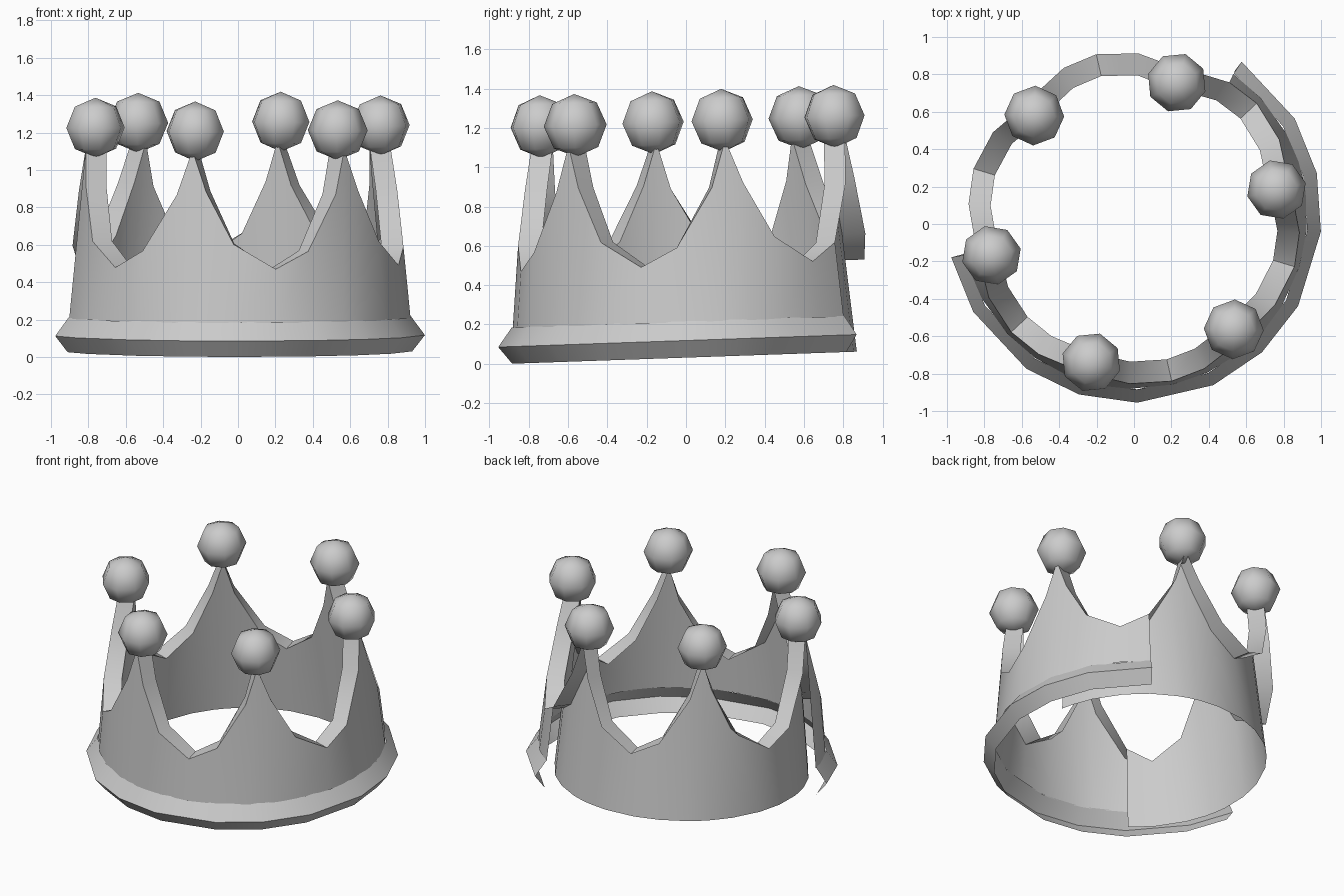
import bpy
from math import radians, cos, sin
from mathutils import Matrix

if "Cube" in bpy.data.objects:
    bpy.data.objects.remove(bpy.data.objects["Cube"])

# Whole crown leans forward slightly
TILT = Matrix.Translation((0, 0.05, 0.033)) @ Matrix.Rotation(radians(2), 4, 'X')
FIRST = -167  # angle of the first peak

# One repeat of the zigzag rim: (degrees after peak, height)
RIM = [(0, 1.10), (5.5, 0.88), (15.5, 0.60), (30, 0.467), (42, 0.56), (54.5, 0.86)]
COLUMNS = [(FIRST + 60 * k + a, z) for k in range(12) for a, z in RIM]


def r_out(z):
    return 0.944 - 0.1 * z


def r_in(z):
    return 0.82 - 0.09 * z


def point(r, a, z):
    return (r * cos(radians(a)), r * sin(radians(a)), z)


def smooth(obj):
    bpy.ops.object.select_all(action='DESELECT')
    obj.select_set(True)
    bpy.context.view_layer.objects.active = obj
    bpy.ops.object.shade_smooth_by_angle(angle=radians(35))


def sheet(name, columns, flip=False):
    """Skin a row of vertical point columns as an open surface."""
    n = len(columns[0])
    verts = [TILT @ Matrix.Translation(p).translation for c in columns for p in c]
    faces = []
    for i in range(len(columns) - 1):
        for j in range(n - 1):
            q = [i * n + j, (i + 1) * n + j, (i + 1) * n + j + 1, i * n + j + 1]
            faces.append(q[::-1] if flip else q)
    mesh = bpy.data.meshes.new(name)
    mesh.from_pydata(verts, [], faces)
    obj = bpy.data.objects.new(name, mesh)
    bpy.context.collection.objects.link(obj)
    smooth(obj)


def span(a0, a1):
    return [(a, z) for a, z in COLUMNS if a0 - 0.1 <= a <= a1 + 0.1]


# Outer wall, covering only the front-right part
sheet("outer_wall", [[point(r_out(0.18), a, 0.18), point(r_out(z), a, z)]
                     for a, z in span(FIRST, 55)])

# Inner wall, covering only the back-left part
sheet("inner_wall", [[point(r_in(0), a, 0), point(r_in(z), a, z)]
                     for a, z in span(13, 235)], flip=True)

# Zigzag top rim, all the way round
sheet("top_rim", [[point(r_out(z), a, z), point(r_in(z), a, z)]
                  for a, z in span(FIRST, FIRST + 360)])

# Bulging base trim under the outer wall
trim_angles = [FIRST + 60 * k + a for k in range(4) for a in (0, 18, 42)][:12]
sheet("base_trim", [[point(r, a, z) for r, z in
                     ((0.935, 0), (1.003, 0.087), (0.93, 0.185))]
                    for a in trim_angles if a <= 55.1])

# Ball on each peak
for k in range(6):
    a = FIRST + 60 * k
    bpy.ops.mesh.primitive_uv_sphere_add(segments=8, ring_count=4, radius=0.16)
    ball = bpy.context.object
    ball.name = f"peak_ball_{k + 1}"
    ball.matrix_world = (TILT @ Matrix.Translation(point(0.782, a, 1.2) )
                         @ Matrix.Rotation(radians(a), 4, 'Z'))
    bpy.ops.object.shade_smooth()
